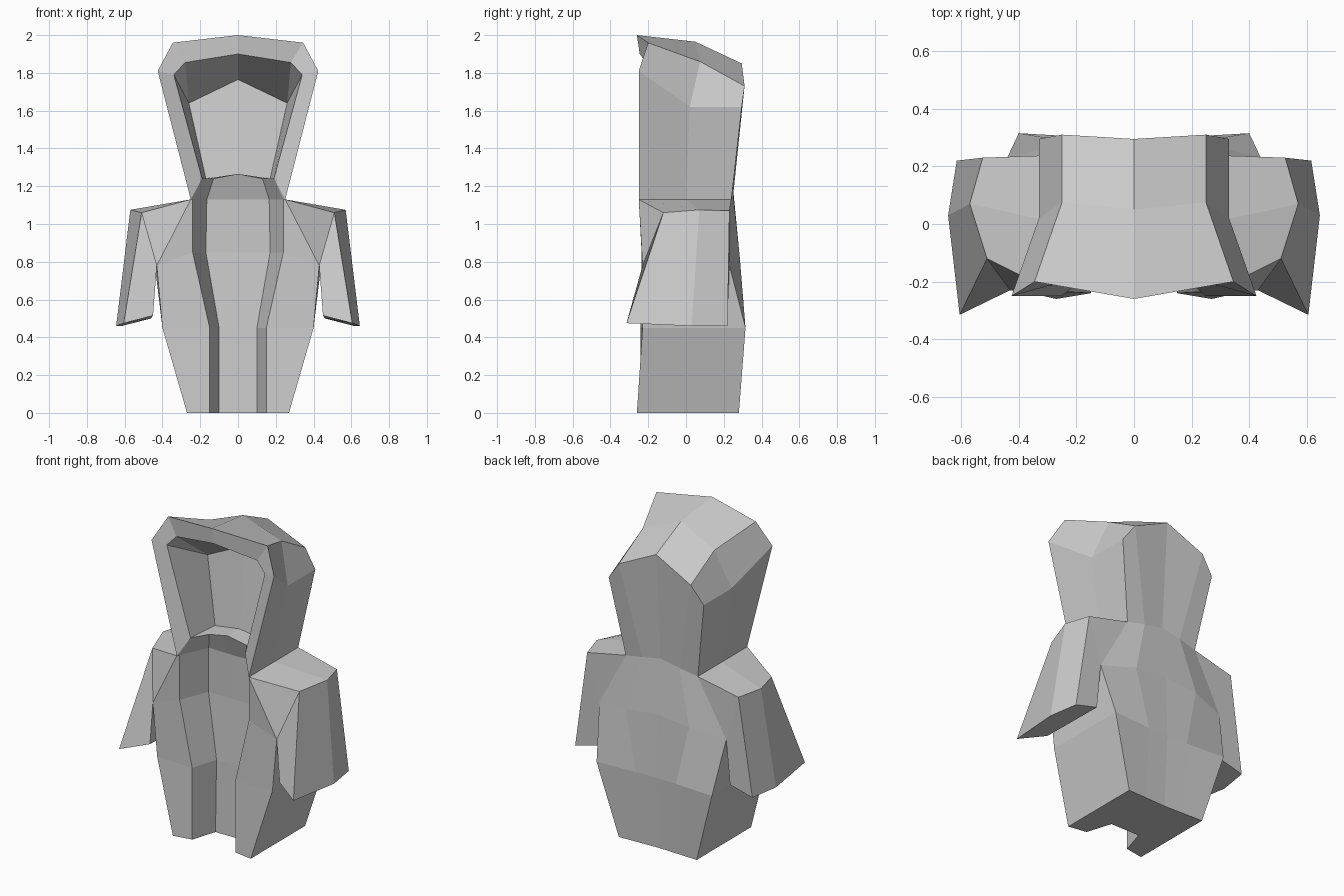
import bpy, bmesh

if "Cube" in bpy.data.objects:
    bpy.data.objects.remove(bpy.data.objects["Cube"])


def make_part(name, strips, panels=()):
    """Skin each list of rows into quads, add panels, mirror across x = 0."""
    bm = bmesh.new()
    verts = {}

    def face(points):
        loop = []
        for p in points:
            if p not in verts:
                verts[p] = bm.verts.new(p)
            if verts[p] not in loop:
                loop.append(verts[p])
        if len(loop) > 2:
            bm.faces.new(loop)

    for rows in strips:
        for a, b in zip(rows, rows[1:]):
            for i in range(len(a) - 1):
                face((a[i], a[i + 1], b[i + 1], b[i]))
    for p in panels:
        face(p)
    bmesh.ops.mirror(bm, geom=bm.verts[:] + bm.edges[:] + bm.faces[:],
                     axis='X', merge_dist=0.0005)
    bmesh.ops.remove_doubles(bm, verts=bm.verts[:], dist=0.0005)
    bmesh.ops.recalc_face_normals(bm, faces=bm.faces[:])
    mesh = bpy.data.meshes.new(name)
    bm.to_mesh(mesh)
    bm.free()
    obj = bpy.data.objects.new(name, mesh)
    bpy.context.collection.objects.link(obj)
    return obj


# Shared neck and armpit points
neck_f, neck_m, neck_b = (.25, -.25, 1.13), (.25, 0, 1.13), (.25, .24, 1.13)
nape, nape_side = (0, .25, 1.18), (.13, .25, 1.155)
pit_f, pit_b = (.43, -.23, .78), (.44, .23, .78)
collar, ledge_side, ledge_mid = (.19, -.20, 1.24), (.17, .015, 1.24), (0, .015, 1.265)

# Hood: interior, front rim, crown, back
inner_corner = (.26, .07, 1.64)
inner = [(0, .07, 1.765), inner_corner, inner_corner, ledge_side]
rim_in = [(0, -.245, 1.90), (.28, -.21, 1.855), (.34, -.22, 1.79), collar]
rim_out = [(0, -.26, 2.0), (.345, -.20, 1.96), (.425, -.25, 1.81), neck_f]
crown = [(0, .05, 1.965), (.25, .075, 1.86), (.33, .02, 1.62), neck_m]
back = [(0, .295, 1.85), (.25, .31, 1.73), (.33, .295, 1.62), neck_b]
make_part("hood", [[inner, rim_in, rim_out, crown, back]],
          [(inner[0], inner_corner, ledge_side, ledge_mid),
           (back[0], back[1], nape_side, nape),
           (back[1], back[2], neck_b, nape_side)])

# Coat body: rows run from the recessed front panel round to the back
hem = [(0, -.08, 0), (.10, -.08, 0), (.15, -.24, 0), (.27, -.26, 0),
       (.27, .28, 0), (.14, .275, 0), (0, .27, 0)]
hip = [(0, -.07, .45), (.10, -.07, .45), (.15, -.24, .45), (.40, -.23, .45),
       (.40, .315, .45), (.14, .30, .45), (0, .295, .45)]
chest = [(0, -.05, .85), (.17, -.05, .85), (.24, -.235, .85), pit_f,
         pit_b, (.22, .285, .82), (0, .28, .84)]
neck = [(0, -.06, 1.13), (.165, -.055, 1.13), (.24, -.235, 1.13), neck_f,
        neck_b, nape_side, nape]
top = [(0, -.10, 1.265), (.13, -.10, 1.24), collar]
make_part("coat_body",
          [[hem, hip, chest], [chest[:4], neck[:4]], [chest[4:], neck[4:]],
           [neck[:3], top]],
          [hem, (neck[2], neck_f, collar),
           (top[0], top[1], ledge_side, ledge_mid),
           (top[1], collar, ledge_side)])

# Sleeves: from the neck over the shoulder down to the cuff
root = [pit_f, neck_f, neck_m, neck_b, pit_b]
shoulder = [pit_f, (.51, -.12, 1.06), (.57, .07, 1.075), (.525, .23, 1.07), pit_b]
cuff = [(.45, -.23, .515), (.605, -.315, .475), (.645, .03, .46),
        (.615, .22, .46), (.46, .22, .50)]
make_part("sleeves", [[root, shoulder], [shoulder, cuff]],
          [cuff, (pit_f, pit_b, cuff[4], cuff[0])])
